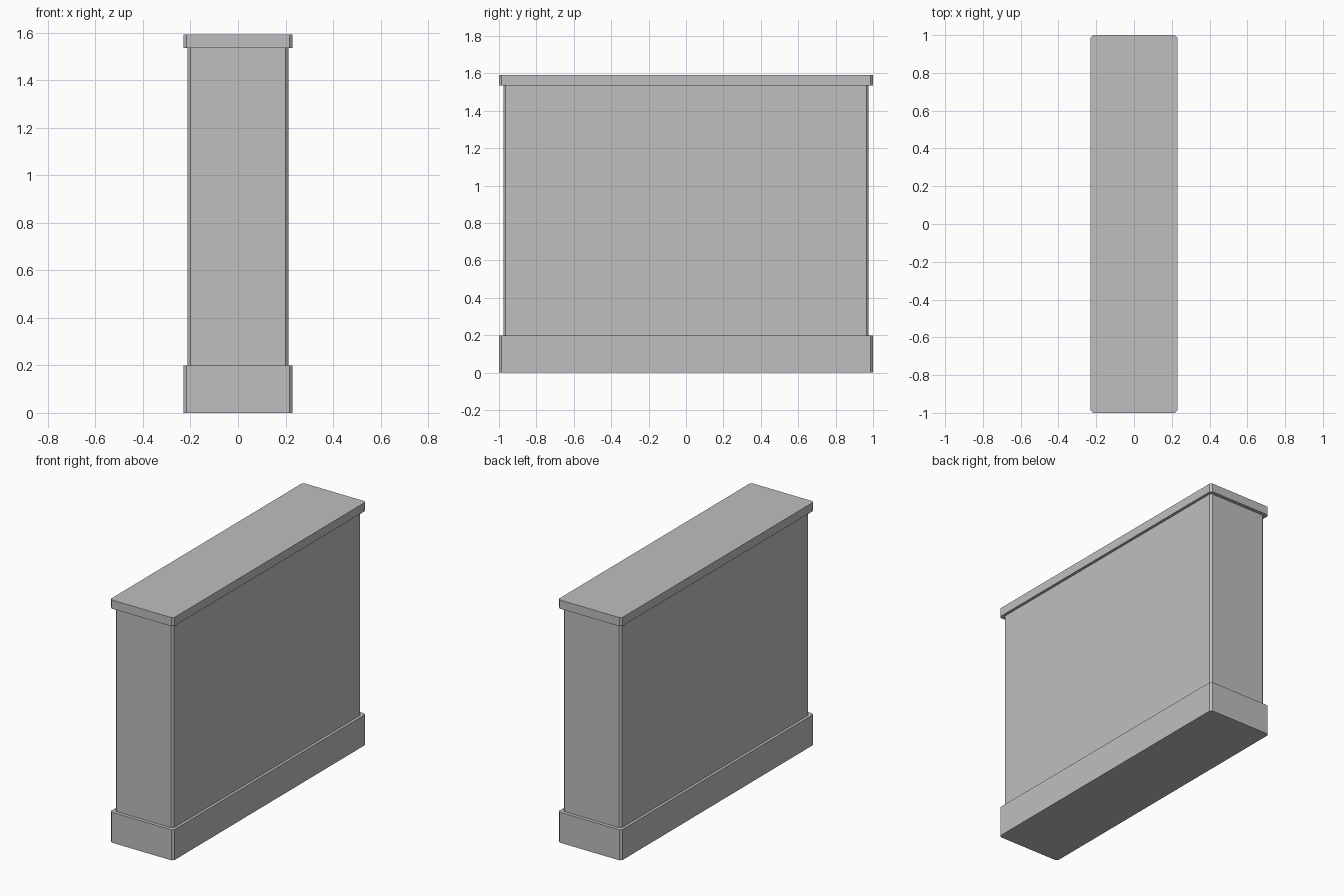
import bpy
import bmesh

cube = bpy.data.objects.get("Cube")
if cube:
    bpy.data.objects.remove(cube, do_unlink=True)

stone = bpy.data.materials.new("plain_grey")
stone.use_nodes = True
grey = (0.52, 0.52, 0.52, 1)
stone.diffuse_color = grey
stone.node_tree.nodes["Principled BSDF"].inputs["Base Color"].default_value = grey


def slab(name, half_x, half_y, bottom, top, chamfer=0.013):
    """Upright box with its four vertical edges chamfered."""
    bm = bmesh.new()
    bmesh.ops.create_cube(bm, size=2)
    for v in bm.verts:
        v.co.x *= half_x
        v.co.y *= half_y
        v.co.z = top if v.co.z > 0 else bottom
    upright = [e for e in bm.edges
               if abs(e.verts[0].co.z - e.verts[1].co.z) > 0.01]
    bmesh.ops.bevel(bm, geom=upright, offset=chamfer, segments=1,
                    affect='EDGES')
    mesh = bpy.data.meshes.new(name)
    bm.to_mesh(mesh)
    bm.free()
    mesh.materials.append(stone)
    obj = bpy.data.objects.new(name, mesh)
    bpy.context.collection.objects.link(obj)
    return obj


# Wall standing on a plinth under a flat coping
slab("plinth", 0.23, 1.0, 0, 0.2)
slab("wall_body", 0.212, 0.977, 0.2, 1.535)
slab("coping", 0.23, 1.0, 1.535, 1.592)
